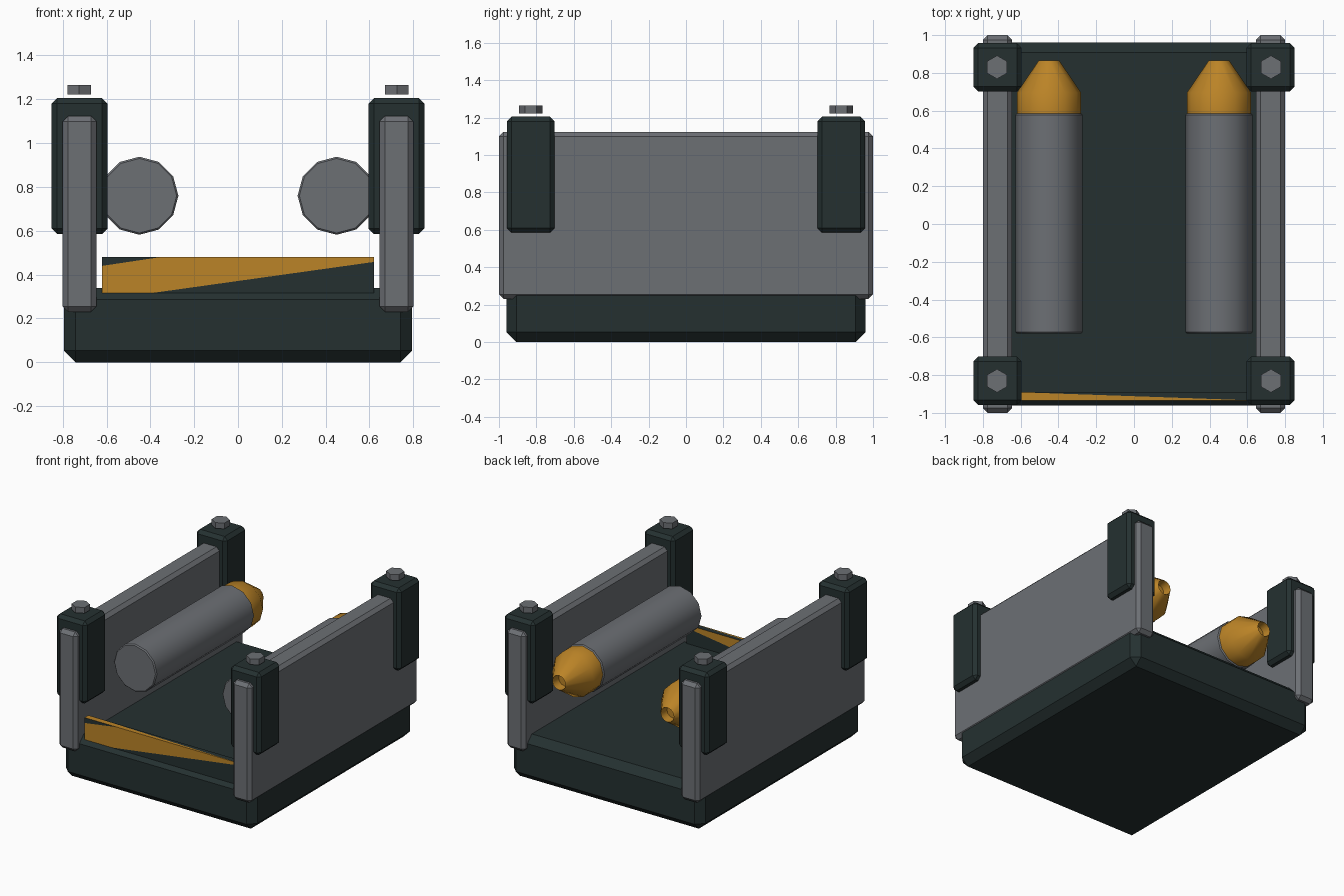
import bpy
import bmesh
from math import sin, cos, pi, radians
from mathutils import Vector, Matrix

cube = bpy.data.objects.get("Cube")
if cube:
    bpy.data.objects.remove(cube, do_unlink=True)


def make_material(name, rgb):
    mat = bpy.data.materials.new(name)
    mat.use_nodes = True
    mat.diffuse_color = (*rgb, 1)
    mat.node_tree.nodes["Principled BSDF"].inputs["Base Color"].default_value = (*rgb, 1)
    return mat


DARK = make_material("dark green grey", (0.018, 0.03, 0.03))
GREY = make_material("steel grey", (0.15, 0.16, 0.175))
ORANGE = make_material("amber", (0.5, 0.23, 0.02))


def finish(name, bm, *mats, smooth=False):
    bmesh.ops.recalc_face_normals(bm, faces=bm.faces)
    mesh = bpy.data.meshes.new(name)
    bm.to_mesh(mesh)
    bm.free()
    for mat in mats:
        mesh.materials.append(mat)
    obj = bpy.data.objects.new(name, mesh)
    bpy.context.collection.objects.link(obj)
    if smooth:
        bpy.ops.object.select_all(action="DESELECT")
        obj.select_set(True)
        bpy.context.view_layer.objects.active = obj
        bpy.ops.object.shade_smooth_by_angle(angle=radians(35))
    return obj


def box_mesh(centre, size, bevel=0):
    bm = bmesh.new()
    bmesh.ops.create_cube(bm, size=1, matrix=Matrix.Translation(centre) @ Matrix.Diagonal((*size, 1)))
    if bevel:
        bmesh.ops.bevel(bm, geom=bm.edges[:], offset=bevel, segments=1, affect="EDGES")
    return bm


def lathe_y(name, x, z, profile, mat, sides=12):
    """Turn (y, radius) points around an axis parallel to y."""
    bm = bmesh.new()
    angles = [2 * pi * i / sides for i in range(sides)]
    rings = [[bm.verts.new((x + r * cos(a), y, z + r * sin(a))) for a in angles]
             for y, r in profile]
    for a, b in zip(rings, rings[1:]):
        for i in range(sides):
            j = (i + 1) % sides
            bm.faces.new((a[i], a[j], b[j], b[i]))
    bm.faces.new(rings[0])
    bm.faces.new(rings[-1])
    return finish(name, bm, mat, smooth=True)


# Chamfered base slab
finish("base", box_mesh((0, 0, 0.17), (1.59, 1.92, 0.34), 0.053), DARK)

for side, sx in (("left", 1), ("right", -1)):
    # Side wall
    finish(side + "_wall", box_mesh((sx * 0.723, 0, 0.677), (0.155, 2, 0.894), 0.025), GREY)

    # Clamp blocks with hexagonal bolts
    for end, sy in (("front", -1), ("back", 1)):
        finish(f"{end}_{side}_clamp",
               box_mesh((sx * 0.723, sy * 0.83, 0.895), (0.255, 0.256, 0.62), 0.025), DARK)
        bolt = bmesh.new()
        spot = Matrix.Translation((sx * 0.725, sy * 0.83, 1.243))
        bmesh.ops.create_cone(bolt, cap_ends=True, segments=6, radius1=0.062, radius2=0.062,
                              depth=0.044, matrix=spot)
        finish(f"{end}_{side}_bolt", bolt, GREY)

    # Tube with a tapered, hollow nozzle
    lathe_y(side + "_tube", sx * 0.45, 0.76,
            [(-0.58, 0.17), (-0.572, 0.178), (0.577, 0.178), (0.585, 0.17)], GREY)
    lathe_y(side + "_nozzle", sx * 0.45, 0.76,
            [(0.58, 0.17), (0.695, 0.17), (0.865, 0.055), (0.8, 0.048)], ORANGE)

# Front bar, cut along diagonals into amber and dark areas
bar = box_mesh((0, -0.913, 0.398), (1.24, 0.045, 0.165))
lower = (Vector((-0.4, 0, 0.315)), Vector((-0.14, 0, 1)))
corner = (Vector((-0.62, 0, 0.44)), Vector((-0.15, 0, 1)))
top = (Vector((-0.62, -0.89, 0)), Vector((0.035, 1, 0)))


def cut(bm, plane, keep):
    faces = [f for f in bm.faces if keep(f)]
    edges = {e for f in faces for e in f.edges}
    verts = {v for f in faces for v in f.verts}
    bmesh.ops.bisect_plane(bm, geom=list(verts) + list(edges) + faces,
                           plane_co=plane[0], plane_no=plane[1])


def above(point, plane):
    return (point - plane[0]).dot(plane[1]) > 0


bar.normal_update()
cut(bar, lower, lambda f: abs(f.normal.y) > 0.5)
cut(bar, corner, lambda f: f.normal.y < -0.5)
cut(bar, top, lambda f: f.normal.z > 0.5)
bar.normal_update()
for face in bar.faces:
    c = face.calc_center_median()
    if face.normal.z > 0.5:
        amber = not above(c, top)
    elif abs(face.normal.y) > 0.5:
        amber = above(c, lower) and not (face.normal.y < 0 and above(c, corner))
    else:
        amber = False
    face.material_index = int(amber)
finish("front_bar", bar, DARK, ORANGE)
